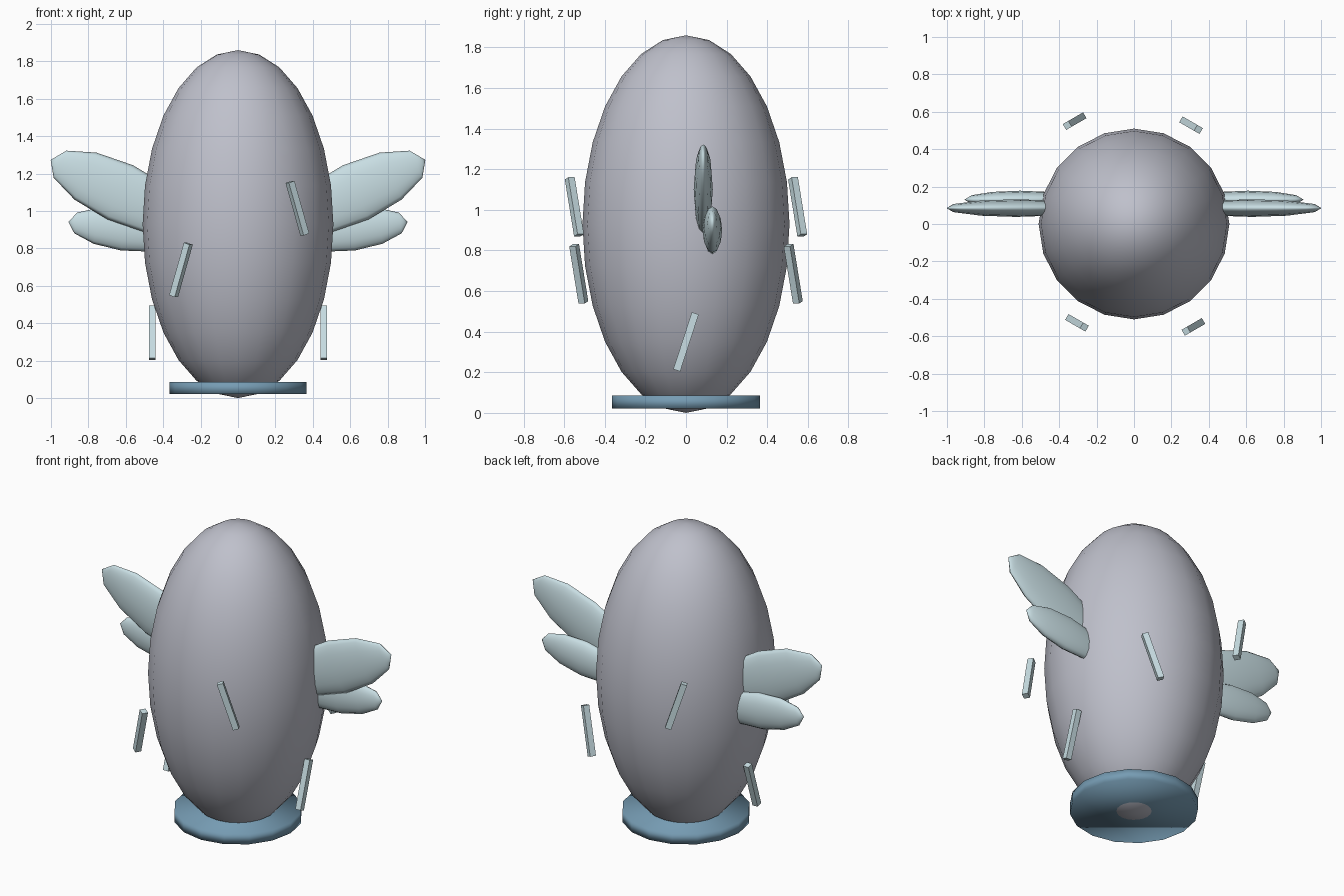
import bpy
from math import radians, cos, sin

cube = bpy.data.objects.get("Cube")
if cube:
    bpy.data.objects.remove(cube, do_unlink=True)


def material(name, color):
    mat = bpy.data.materials.new(name)
    mat.use_nodes = True
    rgba = (*color, 1)
    mat.diffuse_color = rgba
    mat.node_tree.nodes["Principled BSDF"].inputs["Base Color"].default_value = rgba
    return mat


grey = material("soft grey", (0.52, 0.53, 0.60))
blue = material("steel blue", (0.18, 0.33, 0.45))
pale = material("pale ice blue", (0.58, 0.73, 0.77))


def finish(name, mat, scale=(1, 1, 1), smooth=True):
    obj = bpy.context.object
    obj.name = name
    obj.scale = scale
    obj.data.materials.append(mat)
    if smooth:
        bpy.ops.object.shade_smooth()
    return obj


# Egg-shaped body
bpy.ops.mesh.primitive_uv_sphere_add(segments=20, ring_count=14, radius=1, location=(0, 0, 0.93))
finish("body", grey, (0.51, 0.51, 0.93))

# Round base, softly shaded
bpy.ops.mesh.primitive_cylinder_add(vertices=16, radius=0.365, depth=0.065, location=(0, 0, 0.053))
finish("base_disc", blue)

# Two pairs of wings: centre, half sizes (width, thickness, length), upward tilt
wings = {
    "upper_wing": ((0.63, 0.085, 1.10), (0.16, 0.047, 0.41), 25),
    "lower_wing": ((0.61, 0.13, 0.90), (0.112, 0.048, 0.30), 8),
}
for name, ((x, y, z), size, tilt) in wings.items():
    for label, side in (("left", 1), ("right", -1)):
        bpy.ops.mesh.primitive_uv_sphere_add(
            segments=12, ring_count=6, radius=1, location=(side * x, y, z),
            rotation=(0, side * radians(90 - tilt), 0))
        finish(f"{label}_{name}", pale, size)

# Slanted bars floating around the body: angle, distance, height, lean
bars = [
    (0, 0.458, 0.35, 1), (180, 0.458, 0.35, -1),
    (60, 0.61, 0.685, -1), (240, 0.61, 0.685, 1),
    (120, 0.635, 1.015, 1), (300, 0.635, 1.015, -1),
]
for angle, dist, height, lean in bars:
    a = radians(angle)
    bpy.ops.mesh.primitive_cube_add(
        size=1, location=(dist * cos(a), dist * sin(a), height),
        rotation=(-lean * radians(18), 0, a))
    finish(f"side_bar_{angle}", pale, (0.036, 0.036, 0.295), smooth=False)
